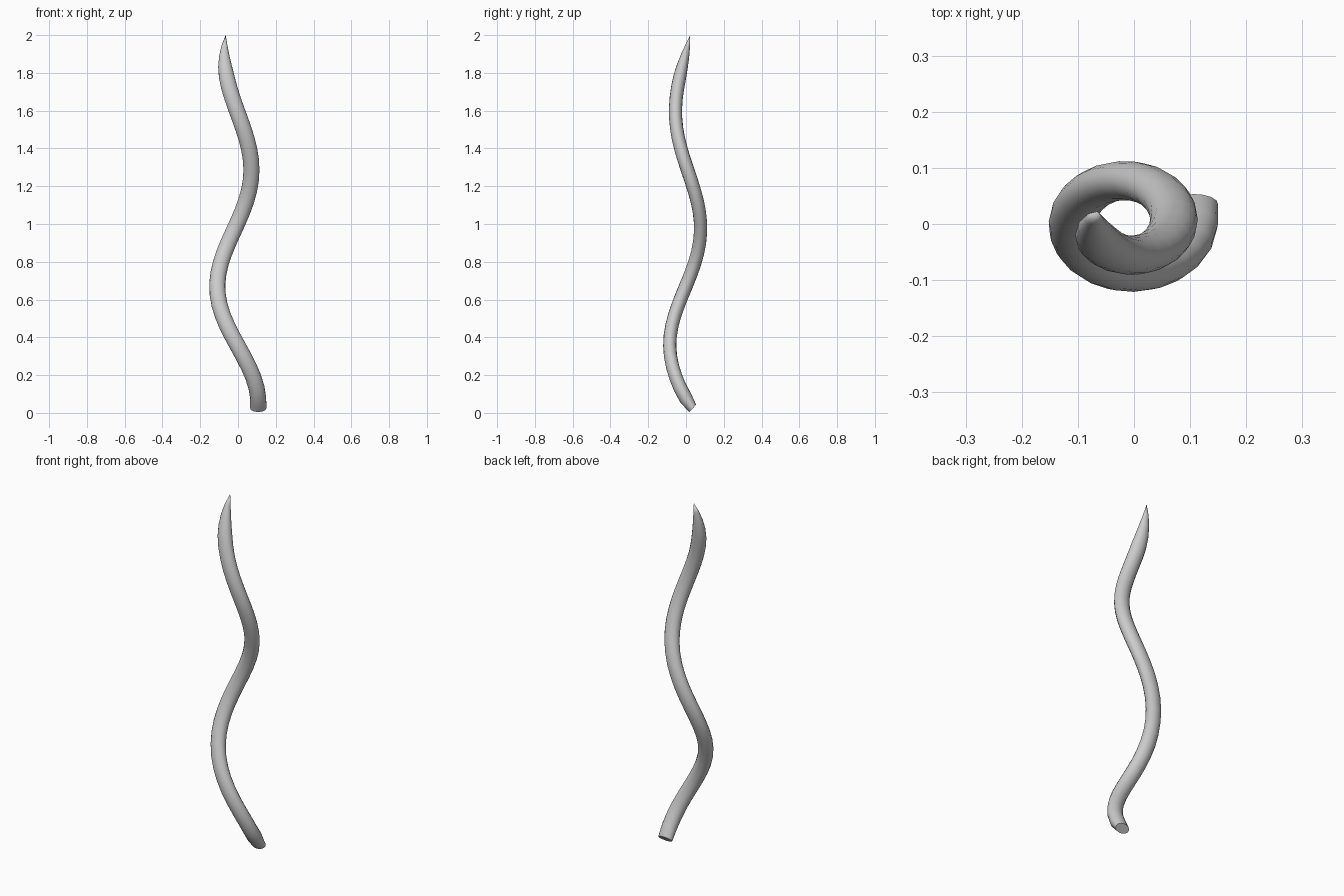
import bpy, bmesh, math
from mathutils import Vector

if "Cube" in bpy.data.objects:
    bpy.data.objects.remove(bpy.data.objects["Cube"])

SIDES, RINGS = 16, 36
TUBE, SQUASH = 0.0425, 0.82      # tube radius, flattening in depth
Z0, Z1 = 0.024, 2.0


def centre(z):
    # tapering helix, squashed later in y
    a = math.radians(-90 - (z - 0.37) * 290)
    r = 0.12 - 0.03 * z
    kick = 0.018 * max(0, 1 - (z - Z0) / 0.08)   # base flares outward in y
    return Vector((r * math.cos(a) - 0.01, r * math.sin(a) + 0.004 + kick, z))


def radius(z):
    # constant tube closing to a pointed tip
    d = (Z1 - z) / 0.26
    return TUBE if d >= 1 else TUBE * (1 - (1 - d) ** 1.9)


bm = bmesh.new()
rings = []
for i in range(RINGS):
    z = Z0 + (Z1 - Z0) * i / RINGS
    c = centre(z)
    t = (centre(z + 0.01) - centre(z - 0.01 if i else z)).normalized()
    if i == 0:
        t = Vector((0, -0.66, 0.75)).normalized()
    u = Vector((0, 1, 0)).cross(t).normalized()
    v = t.cross(u)
    flat = 0.68 if i == 0 else 1.0               # pinched base end
    ring = []
    for k in range(SIDES):
        a = 2 * math.pi * k / SIDES
        p = c + radius(z) * (u * math.cos(a) + v * (flat * math.sin(a)))
        ring.append(bm.verts.new((p.x, p.y * SQUASH, max(p.z, 0))))
    rings.append(ring)

# Tube skin
for lo, hi in zip(rings, rings[1:]):
    for k in range(SIDES):
        j = (k + 1) % SIDES
        bm.faces.new((lo[k], lo[j], hi[j], hi[k]))

# Base cap and pointed tip
bm.faces.new(rings[0][::-1])
tip = centre(Z1)
apex = bm.verts.new((tip.x, tip.y * SQUASH, Z1))
for k in range(SIDES):
    bm.faces.new((rings[-1][k], rings[-1][(k + 1) % SIDES], apex))
bmesh.ops.recalc_face_normals(bm, faces=bm.faces[:])

mesh = bpy.data.meshes.new("spiral_horn")
bm.to_mesh(mesh)
bm.free()
obj = bpy.data.objects.new("spiral_horn", mesh)
bpy.context.collection.objects.link(obj)
bpy.context.view_layer.objects.active = obj
obj.select_set(True)
bpy.ops.object.shade_smooth_by_angle(angle=math.radians(40))
